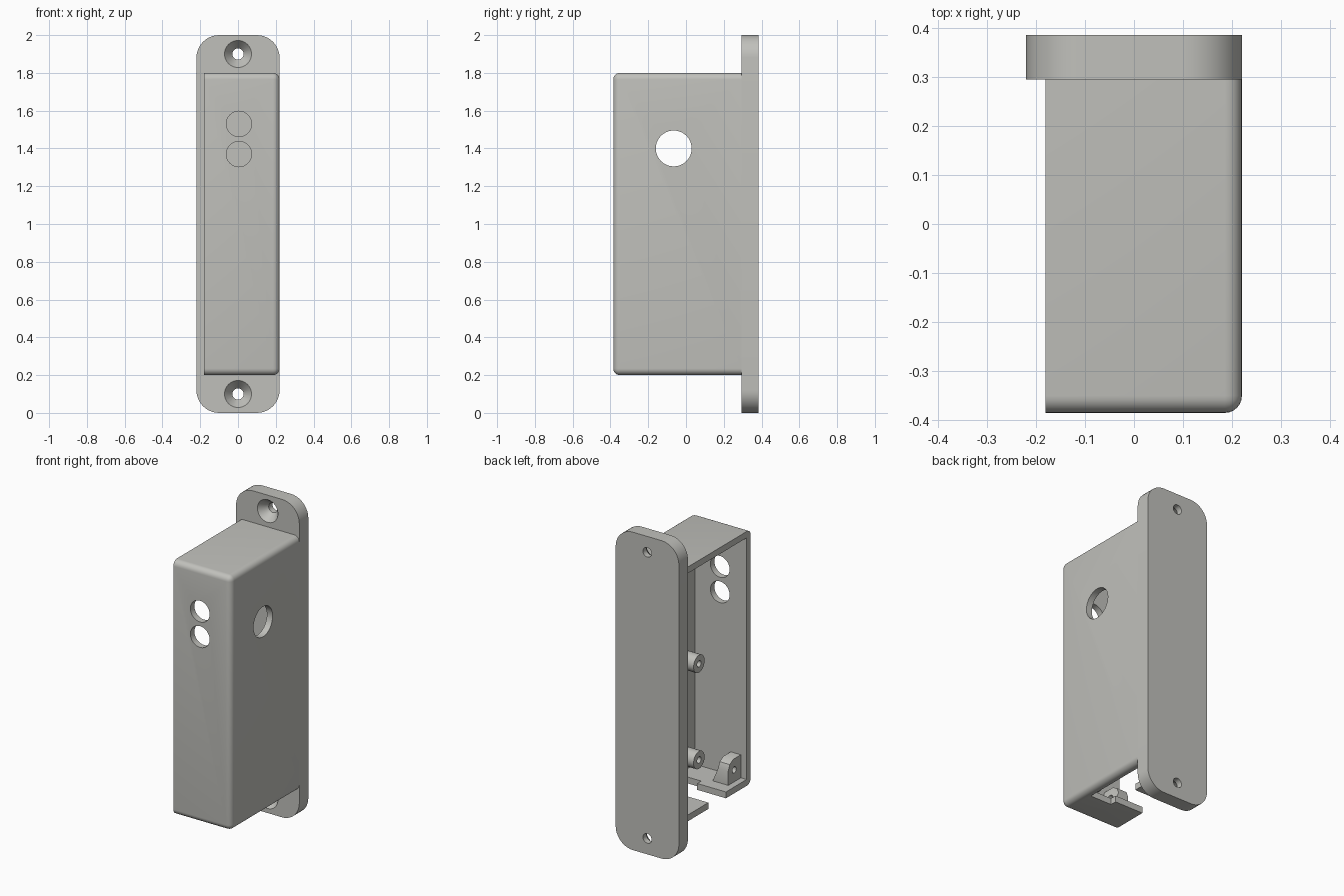
import bpy, bmesh, math
from mathutils import Matrix, Vector

if "Cube" in bpy.data.objects:
    bpy.data.objects.remove(bpy.data.objects["Cube"])

grey = bpy.data.materials.new("warm_grey")
grey.diffuse_color = (0.53, 0.53, 0.50, 1)
grey.use_nodes = True
grey.node_tree.nodes["Principled BSDF"].inputs["Base Color"].default_value = grey.diffuse_color


def finish(name, bm):
    bmesh.ops.recalc_face_normals(bm, faces=bm.faces)
    me = bpy.data.meshes.new(name)
    bm.to_mesh(me)
    bm.free()
    me.materials.append(grey)
    ob = bpy.data.objects.new(name, me)
    bpy.context.collection.objects.link(ob)
    return ob


def box(name, lo, hi, edge_rule=None, radius=0.0, segs=6):
    """Box from corner to corner; edges whose midpoint and direction fit the rule are rounded."""
    bm = bmesh.new()
    lo, hi = Vector(lo), Vector(hi)
    bmesh.ops.create_cube(bm, size=1, matrix=Matrix.Translation((lo + hi) / 2)
                          @ Matrix.Diagonal((*(hi - lo), 1)))
    if edge_rule:
        edges = [e for e in bm.edges if edge_rule(
            (e.verts[0].co + e.verts[1].co) / 2, e.verts[0].co - e.verts[1].co)]
        bmesh.ops.bevel(bm, geom=edges, offset=radius, segments=segs, profile=0.5,
                        affect='EDGES')
    return finish(name, bm)


def rod(name, centre, axis, r1, r2, length, sides=40):
    """Cylinder or cone along an axis, r1 at the negative end."""
    bm = bmesh.new()
    rot = Vector((0, 0, 1)).rotation_difference(Vector(axis)).to_matrix().to_4x4()
    bmesh.ops.create_cone(bm, cap_ends=True, segments=sides, radius1=r1, radius2=r2,
                          depth=length, matrix=Matrix.Translation(centre) @ rot)
    return finish(name, bm)


def cut(ob, cutters):
    for c in cutters:
        m = ob.modifiers.new("cut", 'BOOLEAN')
        m.operation, m.solver, m.object = 'DIFFERENCE', 'EXACT', c
        bpy.context.view_layer.objects.active = ob
        bpy.ops.object.modifier_apply(modifier=m.name)
        bpy.data.objects.remove(c)


def smooth(ob):
    bpy.ops.object.select_all(action='DESELECT')
    ob.select_set(True)
    bpy.context.view_layer.objects.active = ob
    bpy.ops.object.shade_smooth_by_angle(angle=math.radians(30))


X, Y = (1, 0, 0), (0, 1, 0)

# Mounting plate with rounded corners and countersunk screw holes
plate = box("mounting_plate", (-0.22, 0.295, 0), (0.22, 0.385, 2),
            lambda m, d: abs(d.y) > 0.05, 0.12, 10)
for z in (0.1, 1.9):
    cut(plate, [rod("screw_cutter", (0, 0.34, z), Y, 0.03, 0.03, 0.2),
                rod("sink_cutter", (0, 0.318, z), Y, 0.0768, 0.03, 0.06)])
smooth(plate)

# Housing: rounded on the front and right, open on the left
housing = box("housing", (-0.18, -0.385, 0.2), (0.22, 0.295, 1.8),
              lambda m, d: (m.y < -0.38 and m.x > -0.17)
              or (m.x > 0.21 and m.y < 0.29), 0.035)
cut(housing, [
    box("cavity_cutter", (-0.3, -0.345, 0.24), (0.18, 0.4, 1.76)),
    rod("upper_sensor_cutter", (0.005, -0.36, 1.53), Y, 0.067, 0.067, 0.2),
    rod("lower_sensor_cutter", (0.005, -0.36, 1.37), Y, 0.067, 0.067, 0.2),
    rod("side_cutter", (0.2, -0.065, 1.4), X, 0.095, 0.095, 0.2),
    # Cable slot in the floor, narrow at the mouth and wide inside
    box("slot_mouth_cutter", (-0.3, -0.14, 0.1), (0.1, 0.035, 0.238 + 0.05)),
    box("slot_cutter", (0.02, -0.18, 0.1), (0.17, 0.25, 0.238 + 0.04)),
])
smooth(housing)

# Hollow standoffs on the inside of the right wall
for y in (-0.23, 0.14):
    for z in (0.34, 0.945):
        post = rod("standoff", (0.13, y, z), X, 0.055, 0.055, 0.12, 32)
        cut(post, [rod("bore_cutter", (0.07, y, z), X, 0.02, 0.02, 0.16, 20)])
        smooth(post)

# Lid screw tab in the lower front corner, tapering inward
bm = bmesh.new()
outline = [(-0.35, 0.235), (-0.22, 0.235), (-0.22, 0.33), (-0.235, 0.365),
           (-0.27, 0.385), (-0.35, 0.385)]
outer = [bm.verts.new((-0.14, y, z)) for y, z in outline]
inner = [bm.verts.new((-0.07 if z > 0.3 else -0.03, y, z)) for y, z in outline]
bm.faces.new(outer)
for a in range(len(outline)):
    b = (a + 1) % len(outline)
    bm.faces.new((outer[a], outer[b], inner[b], inner[a]))
bmesh.ops.contextual_create(bm, geom=inner)
bmesh.ops.triangulate(bm, faces=[f for f in bm.faces if len(f.verts) > 4])
tab = finish("lid_screw_tab", bm)
cut(tab, [rod("tab_cutter", (-0.1, -0.28, 0.315), X, 0.02, 0.02, 0.3, 20)])
smooth(tab)
